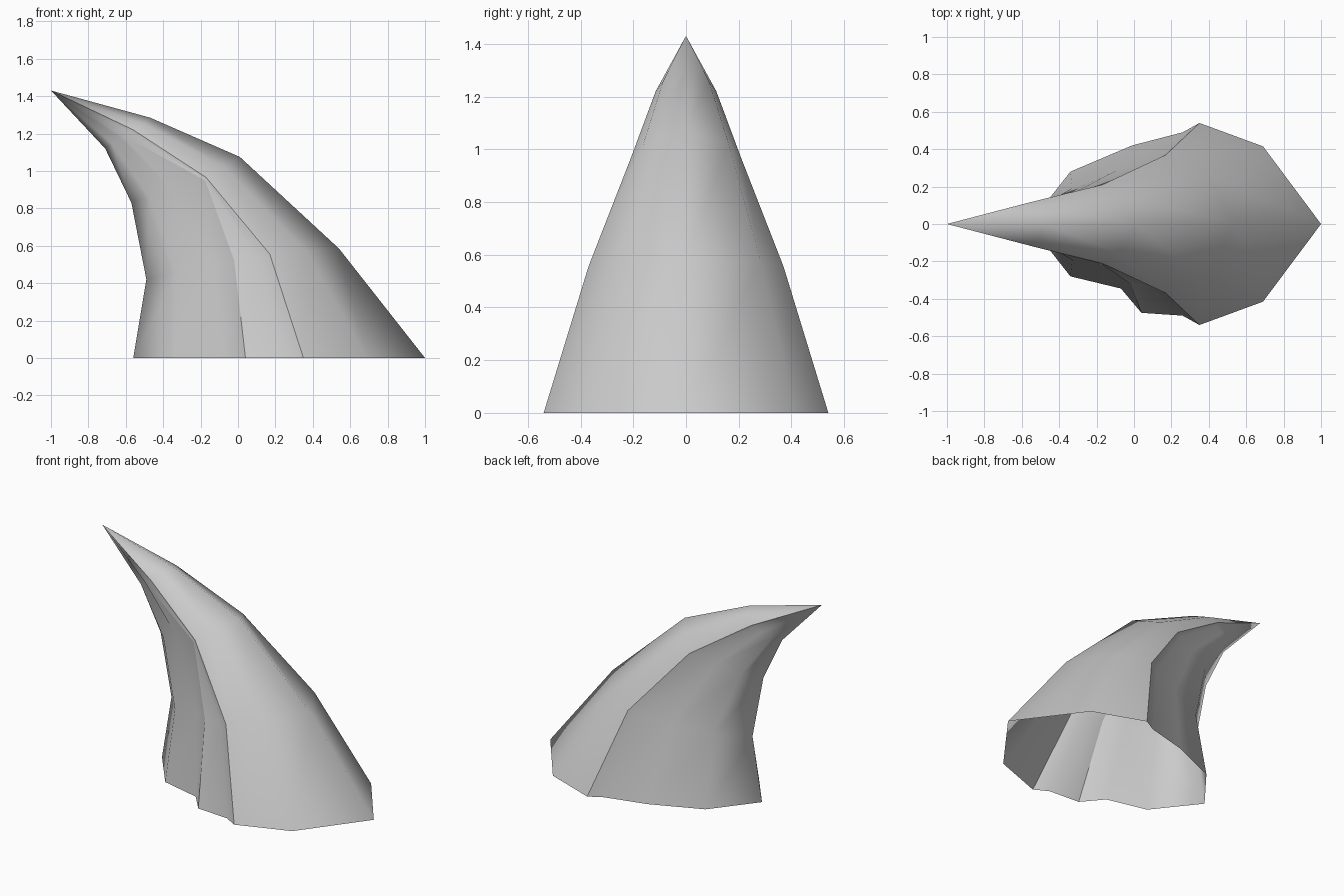
import bpy
import bmesh

cube = bpy.data.objects.get("Cube")
if cube:
    bpy.data.objects.remove(cube, do_unlink=True)

# Base outline, counter-clockwise from the outer edge; the front has a raised fold
RIDGE_X, RIDGE_Y, OUTER_X, INNER_X = 0.35, 0.54, 1.0, -0.56
hood = [(0.69, 0.415), (RIDGE_X, RIDGE_Y)]
back = [(0.26, 0.49), (-0.01, 0.42), (-0.34, 0.28)]
front = [(-0.34, -0.28), (-0.07, -0.345), (0.04, -0.475), (0.26, -0.49)]
base = [(OUTER_X, 0)] + hood + back + [(INNER_X, 0)] + front
base += [(x, -y) for x, y in reversed(hood)]
BACK_RIDGE, FRONT_RIDGE = 2, len(base) - 2
FOLD, LIP = FRONT_RIDGE - 2, FRONT_RIDGE - 1

# Each section: outer (x, z), ridge (x, z), ridge half width, inner (x, z)
sections = [
    ((1.0, 0.0), (0.35, 0.0), 0.54, (-0.56, 0.0)),
    ((0.54, 0.585), (0.17, 0.555), 0.37, (-0.49, 0.42)),
    ((0.01, 1.075), (-0.17, 0.965), 0.21, (-0.57, 0.83)),
    ((-0.47, 1.285), (-0.56, 1.22), 0.115, (-0.71, 1.12)),
]
TIP = (-1.0, 0.0, 1.43)


def place(point, section):
    """Fit a base outline point to a tilted section of the horn."""
    outer, ridge, width, inner = section
    x, y = point
    end, end_x = (outer, OUTER_X) if x > RIDGE_X else (inner, INNER_X)
    t = (x - RIDGE_X) / (end_x - RIDGE_X)
    return (ridge[0] + (end[0] - ridge[0]) * t, y * width / RIDGE_Y,
            ridge[1] + (end[1] - ridge[1]) * t)


bm = bmesh.new()
rings = [[bm.verts.new(place(p, s)) for p in base] for s in sections]

# The front fold runs up into the ridge
rings[1][FOLD].co = (-0.02, -0.32, 0.52)
rings[2][FOLD].co = (-0.175, -0.213, 0.95)
rings[2][LIP].co = (-0.172, -0.212, 0.958)

# Skin between sections, closed at the tip and open below
count = len(base)
tip = bm.verts.new(TIP)
for low, high in zip(rings, rings[1:]):
    for i in range(count):
        j = (i + 1) % count
        bm.faces.new((low[i], low[j], high[j], high[i]))
for i in range(count):
    bm.faces.new((rings[-1][i], rings[-1][(i + 1) % count], tip))
for face in bm.faces:
    face.smooth = True

# Sharp creases along both ridges and the fold
for column in (BACK_RIDGE, FRONT_RIDGE, FOLD):
    line = [ring[column] for ring in rings]
    line += [tip] if column != FOLD else []
    for a, b in zip(line, line[1:]):
        bm.edges.get((a, b)).smooth = False

mesh = bpy.data.meshes.new("curved_horn")
bm.to_mesh(mesh)
bm.free()
horn = bpy.data.objects.new("curved_horn", mesh)
bpy.context.collection.objects.link(horn)

# Plain grey
grey = bpy.data.materials.new("plain_grey")
grey.use_nodes = True
colour = (0.6, 0.6, 0.6, 1.0)
grey.diffuse_color = colour
grey.node_tree.nodes["Principled BSDF"].inputs["Base Color"].default_value = colour
mesh.materials.append(grey)
